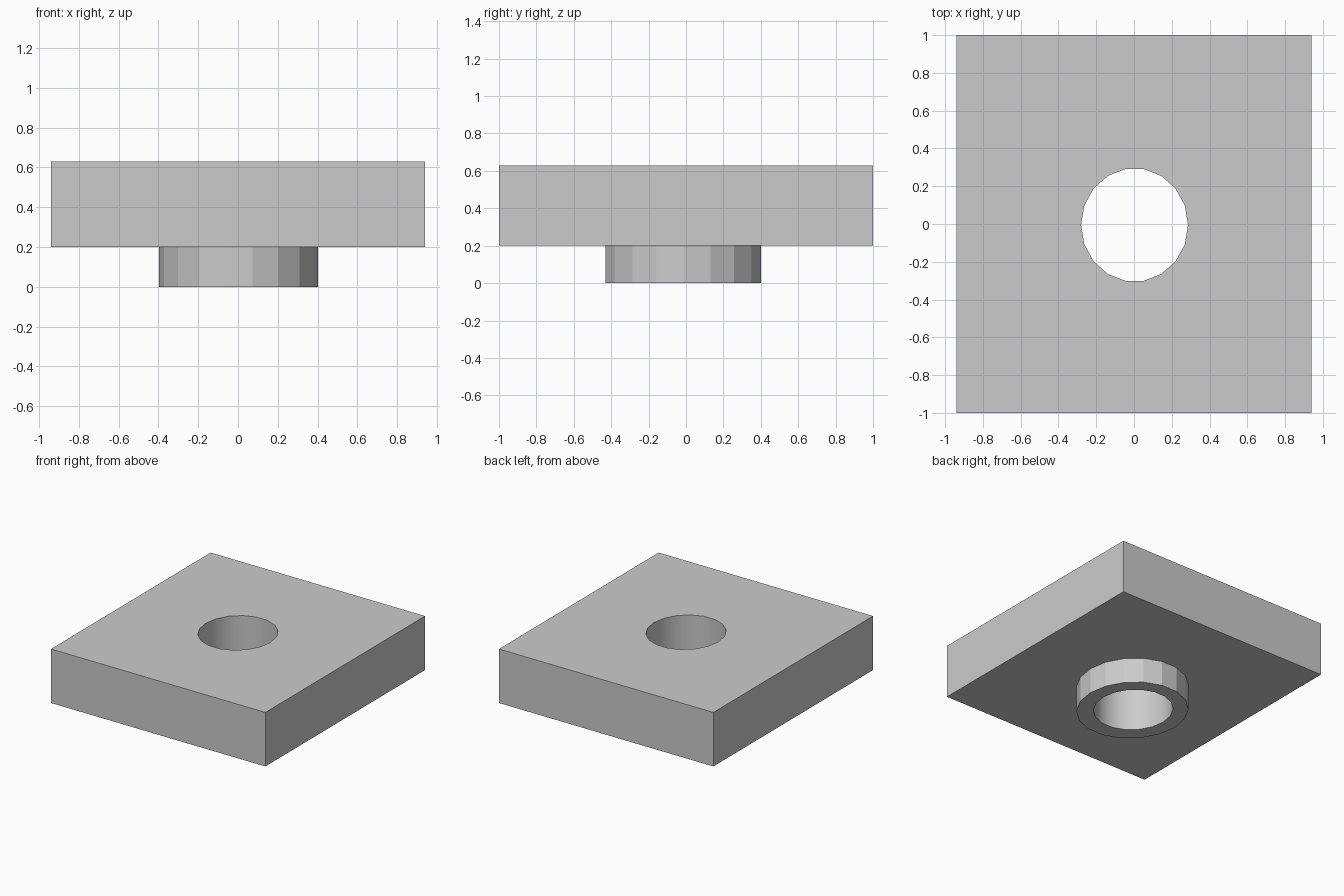
import bpy, bmesh
from math import cos, sin, pi

if "Cube" in bpy.data.objects:
    bpy.data.objects.remove(bpy.data.objects["Cube"])

SIDES = 18
Z_BOTTOM, Z_PLATE, Z_TOP = 0.0, 0.201, 0.629

bm = bmesh.new()


def make_loop(points, z):
    """Closed ring of vertices and edges at height z."""
    verts = [bm.verts.new((x, y, z)) for x, y in points]
    for a, b in zip(verts, verts[1:] + verts[:1]):
        bm.edges.new((a, b))
    return verts


def ellipse(cx, cy, rx, ry):
    return [(cx + rx * cos(2 * pi * i / SIDES), cy + ry * sin(2 * pi * i / SIDES))
            for i in range(SIDES)]


def wall(lower, upper, smooth=False):
    """Quads between two matching loops."""
    n = len(lower)
    for i in range(n):
        j = (i + 1) % n
        f = bm.faces.new((lower[i], lower[j], upper[j], upper[i]))
        f.smooth = smooth


def flat_ring(outer, inner):
    """Flat face area between an outer loop and a hole."""
    edges = [bm.edges.get((a, b)) for ring in (outer, inner)
             for a, b in zip(ring, ring[1:] + ring[:1])]
    bmesh.ops.triangle_fill(bm, edges=edges, use_beauty=True)
    for e in edges:
        e.smooth = False


rect = [(-0.94, -1), (0.94, -1), (0.94, 1), (-0.94, 1)]
bore = ellipse(0.003, -0.005, 0.283, 0.300)
collar = ellipse(0.003, -0.0145, 0.399, 0.422)

rect_low, rect_top = make_loop(rect, Z_PLATE), make_loop(rect, Z_TOP)
bore_low, bore_top = make_loop(bore, Z_BOTTOM), make_loop(bore, Z_TOP)
collar_low, collar_top = make_loop(collar, Z_BOTTOM), make_loop(collar, Z_PLATE)

# Plate sides, faceted collar, smooth through bore
wall(rect_low, rect_top)
wall(collar_low, collar_top)
wall(bore_low, bore_top, smooth=True)

# Plate top, plate underside, collar rim
flat_ring(rect_top, bore_top)
flat_ring(rect_low, collar_top)
flat_ring(collar_low, bore_low)

bmesh.ops.recalc_face_normals(bm, faces=bm.faces)
mesh = bpy.data.meshes.new("plate_with_collar")
bm.to_mesh(mesh)
bm.free()
bpy.context.collection.objects.link(bpy.data.objects.new("plate_with_collar", mesh))
